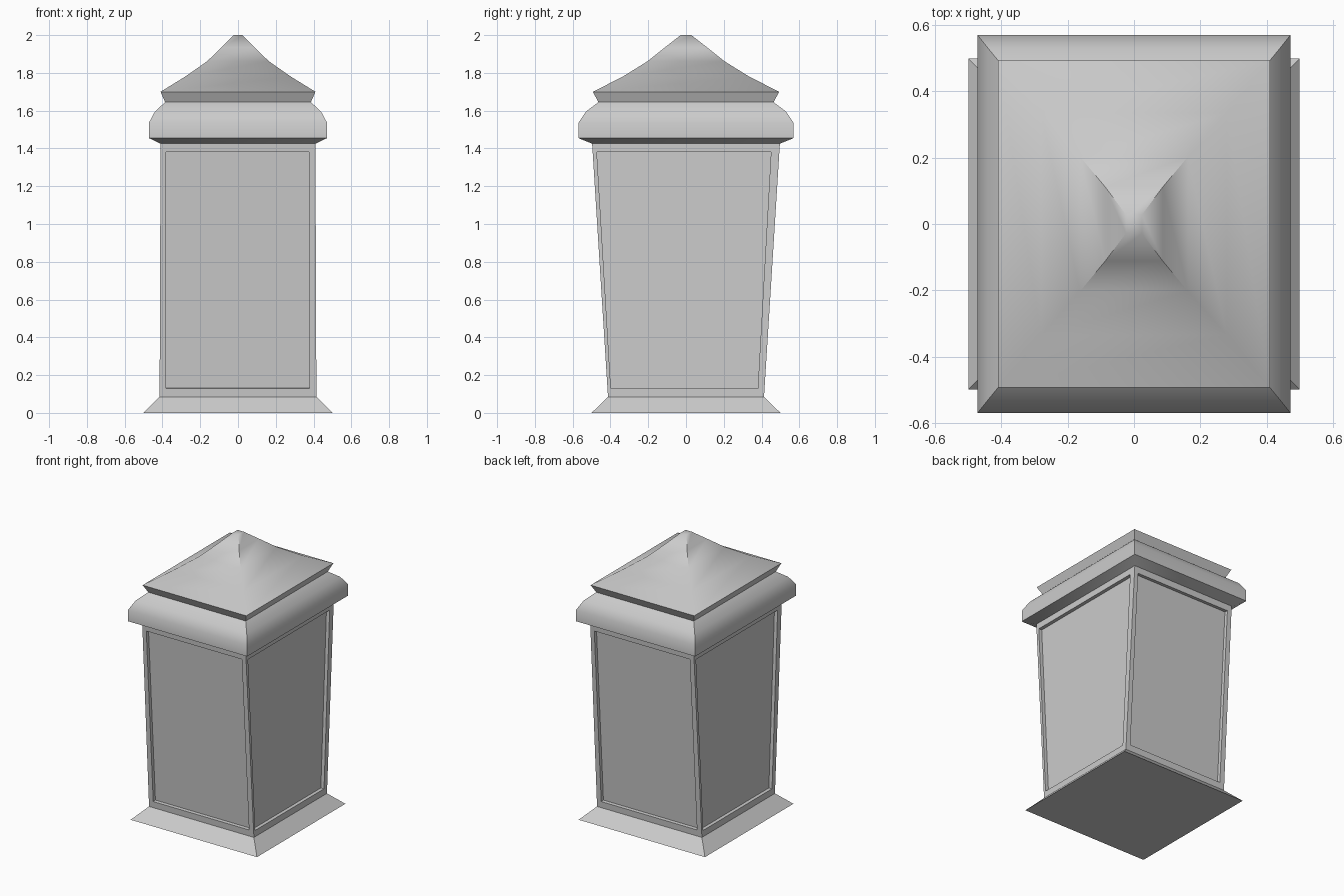
import bpy, bmesh
from mathutils import Vector

if "Cube" in bpy.data.objects:
    bpy.data.objects.remove(bpy.data.objects["Cube"])


def ring_point(hx, hy, z):
    return [Vector((sx * hx, sy * hy, z)) for sx, sy in ((-1, -1), (1, -1), (1, 1), (-1, 1))]


def finish(bm, name, angle):
    bmesh.ops.remove_doubles(bm, verts=bm.verts, dist=1e-5)
    me = bpy.data.meshes.new(name)
    bm.to_mesh(me)
    bm.free()
    ob = bpy.data.objects.new(name, me)
    bpy.context.collection.objects.link(ob)
    bpy.ops.object.select_all(action='DESELECT')
    ob.select_set(True)
    bpy.context.view_layer.objects.active = ob
    bpy.ops.object.shade_smooth_by_angle(angle=angle)
    return ob


def loft(name, profile, bottom=False, top=False):
    """Rectangular rings (half x, half y, z) joined from bottom to top."""
    bm = bmesh.new()
    rings = [[bm.verts.new(p) for p in ring_point(*r)] for r in profile]
    for a, b in zip(rings, rings[1:]):
        for i in range(4):
            j = (i + 1) % 4
            bm.faces.new((a[i], a[j], b[j], b[i]))
    if bottom:
        bm.faces.new(rings[0][::-1])
    if top:
        bm.faces.new(rings[-1])
    return finish(bm, name, 0.87)


# flared foot
loft("base", [(0.5, 0.5, 0), (0.415, 0.413, 0.085)], bottom=True)

# tapered body with a recessed panel on each side
Z0, Z1 = 0.085, 1.425
PZ0, PZ1, DEPTH = 0.13, 1.38, 0.025
low, high = ring_point(0.415, 0.413, Z0), ring_point(0.41, 0.497, Z1)
# panel edges along each side: (left, right) at the bottom and at the top
front_edges = ((-0.38, 0.378), (-0.38, 0.376))
side_edges = ((-0.398, 0.38), (-0.472, 0.45))
bm = bmesh.new()
for i in range(4):
    j = (i + 1) % 4
    outer = [low[i], low[j], high[j], high[i]]
    along = (low[j] - low[i]).normalized()
    normal = along.cross(high[i] - low[i]).normalized()
    bot, top = side_edges if i % 2 else front_edges

    def on_face(s, z):
        mid = ((low[i] + low[j]) / 2).lerp((high[i] + high[j]) / 2, (z - Z0) / (Z1 - Z0))
        return mid + along * s

    inner = [on_face(bot[0], PZ0), on_face(bot[1], PZ0), on_face(top[1], PZ1), on_face(top[0], PZ1)]
    sunk = [p - normal * DEPTH for p in inner]
    loops = [[bm.verts.new(p) for p in pts] for pts in (outer, inner, sunk)]
    for a, b in zip(loops, loops[1:]):
        for k in range(4):
            n = (k + 1) % 4
            bm.faces.new((a[k], a[n], b[n], b[k]))
    bm.faces.new(loops[2])
finish(bm, "body", 0.5)

# rounded collar, neck and concave roof
loft("cap", [
    (0.41, 0.497, 1.425), (0.472, 0.57, 1.455), (0.472, 0.57, 1.535),
    (0.44, 0.53, 1.595), (0.386, 0.464, 1.645), (0.41, 0.493, 1.70),
    (0.28, 0.335, 1.78), (0.163, 0.203, 1.862), (0.087, 0.112, 1.935),
    (0.024, 0.028, 2.0)], top=True)
